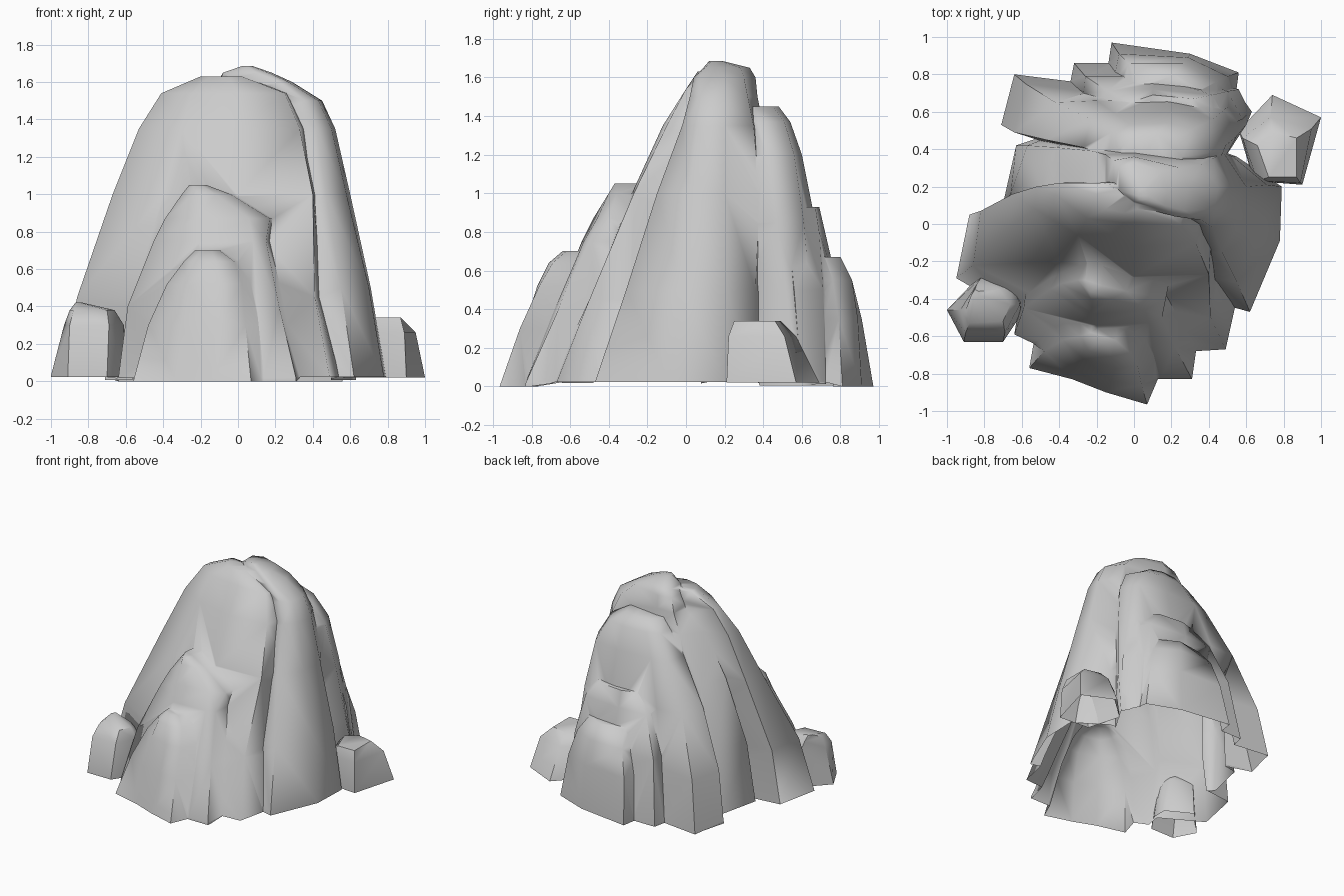
import bpy, bmesh, math


def loft(name, rings):
    """Closed shell through horizontal rings: (height, [(x, y), ...])."""
    bm = bmesh.new()
    # a footing below the ground, trimmed off later
    rings = [(-.1 - .01 * len(bpy.data.objects), rings[0][1])] + rings
    rows = [[bm.verts.new((x, y, z)) for x, y in pts] for z, pts in rings]
    n = len(rows[0])
    for a, b in zip(rows, rows[1:]):
        for i in range(n):
            j = (i + 1) % n
            bm.faces.new((a[i], a[j], b[j], b[i]))
    bm.faces.new(rows[0])
    bm.faces.new(rows[-1])
    bmesh.ops.triangulate(bm, faces=bm.faces[:])
    bmesh.ops.recalc_face_normals(bm, faces=bm.faces[:])
    me = bpy.data.meshes.new(name)
    bm.to_mesh(me)
    bm.free()
    ob = bpy.data.objects.new(name, me)
    bpy.context.collection.objects.link(ob)
    return ob


def open_and_smooth(ob, angle):
    """Trim at the ground, leave the underside open, shade smooth."""
    bm = bmesh.new()
    bm.from_mesh(ob.data)
    bmesh.ops.bisect_plane(bm, geom=bm.verts[:] + bm.edges[:] + bm.faces[:], dist=1e-5,
                           plane_co=(0, 0, 0), plane_no=(0, 0, 1), clear_inner=True)
    for v in bm.verts:  # the rim lifts slightly away from the front and back
        if v.co.z < .005 and abs(v.co.y) < .75:
            v.co.z = .022
    bm.to_mesh(ob.data)
    bm.free()
    bpy.ops.object.select_all(action='DESELECT')
    ob.select_set(True)
    bpy.context.view_layer.objects.active = ob
    bpy.ops.object.shade_smooth_by_angle(angle=math.radians(angle))


# Tall front slab
front = loft("rock_body", [
    (.022, [(-.88, .05), (-.95, -.29), (-.5, -.55), (0, -.7), (.49, -.67), (.55, -.4), (0, .15)]),
    (.45, [(-.82, .07), (-.86, -.22), (-.45, -.42), (0, -.5), (.41, -.5), (.45, -.15), (0, .2)]),
    (1.0, [(-.65, .16), (-.67, -.02), (-.4, -.2), (0, -.28), (.4, -.27), (.42, 0), (0, .22)]),
    (1.35, [(-.52, .2), (-.53, .08), (-.3, -.06), (0, -.12), (.33, -.1), (.36, .05), (0, .23)]),
    (1.54, [(-.4, .22), (-.41, .15), (-.25, .03), (0, 0), (.25, 0), (.27, .1), (0, .225)]),
    (1.63, [(-.2, .22), (-.2, .16), (-.15, .08), (-.05, .06), (.02, .08), (.04, .14), (0, .2)])])

# Main peak on the right
peak = loft("peak", [
    (.026, [(-.7, .11), (0, -.3), (.62, -.47), (.78, -.09), (.79, .2), (.55, .36), (-.1, .6), (-.63, .42)]),
    (.5, [(-.66, .16), (0, -.2), (.55, -.31), (.7, -.02), (.71, .21), (.53, .36), (-.05, .55), (-.57, .42)]),
    (1.0, [(-.5, .2), (0, 0), (.47, -.15), (.58, .02), (.6, .2), (.48, .38), (0, .46), (-.42, .41)]),
    (1.35, [(-.3, .2), (0, .1), (.42, -.02), (.5, .06), (.52, .2), (.42, .35), (0, .4), (-.22, .39)]),
    (1.5, [(-.15, .2), (0, .12), (.36, .02), (.43, .08), (.45, .2), (.36, .32), (0, .37), (-.15, .37)]),
    (1.6, [(-.1, .2), (0, .1), (.22, .04), (.27, .07), (.29, .2), (.25, .3), (0, .36), (-.11, .34)]),
    (1.65, [(-.08, .18), (0, .12), (.1, .09), (.16, .1), (.18, .17), (.15, .28), (0, .33), (-.08, .3)]),
    (1.685, [(.02, .15), (.03, .13), (.05, .12), (.07, .13), (.08, .15), (.07, .18), (.05, .19), (.03, .18)])])

# Middle front ledge
ledge = loft("middle_ledge", [
    (.018, [(-.6, -.35), (-.64, -.59), (-.2, -.8), (.14, -.83), (.31, -.83), (.34, -.62)]),
    (.4, [(-.57, -.3), (-.59, -.45), (-.2, -.68), (.1, -.68), (.22, -.66), (.26, -.45)]),
    (.75, [(-.44, -.2), (-.45, -.35), (-.2, -.54), (.08, -.53), (.15, -.5), (.18, -.3)]),
    (.87, [(-.38, -.2), (-.39, -.32), (-.22, -.48), (.06, -.46), (.17, -.4), (.2, -.25)]),
    (1.0, [(-.28, -.15), (-.3, -.3), (-.23, -.4), (-.12, -.4), (-.04, -.36), (0, -.2)]),
    (1.05, [(-.25, -.2), (-.26, -.3), (-.24, -.36), (-.2, -.37), (-.17, -.33), (-.17, -.22)])])

# Low front ledge
low = loft("low_ledge", [
    (0, [(-.53, -.6), (-.56, -.77), (-.33, -.83), (-.15, -.9), (.07, -.965), (.14, -.8)]),
    (.3, [(-.46, -.55), (-.48, -.68), (-.3, -.78), (-.12, -.84), (.04, -.86), (.12, -.7)]),
    (.52, [(-.37, -.5), (-.38, -.62), (-.27, -.72), (-.1, -.77), (.02, -.76), (.08, -.6)]),
    (.64, [(-.28, -.5), (-.29, -.6), (-.24, -.68), (-.12, -.71), (-.02, -.69), (.02, -.5)]),
    (.7, [(-.22, -.5), (-.23, -.58), (-.2, -.63), (-.14, -.64), (-.1, -.62), (-.08, -.5)])])

# Back rib running down to the left
rib = loft("back_rib", [
    (.006, [(-.71, .53), (-.64, .8), (-.32, .76), (.2, .75), (.56, .7), (.63, .6), (.45, .3), (-.3, .4)]),
    (.4, [(-.64, .49), (-.58, .75), (-.28, .71), (.2, .72), (.53, .65), (.6, .53), (.4, .25), (-.3, .38)]),
    (.85, [(-.47, .45), (-.42, .65), (-.2, .66), (.18, .67), (.48, .61), (.55, .47), (.4, .2), (-.2, .35)]),
    (1.2, [(-.27, .41), (-.23, .56), (-.1, .59), (.18, .6), (.42, .56), (.49, .42), (.3, .2), (-.1, .3)]),
    (1.37, [(-.14, .37), (-.12, .49), (-.02, .53), (.18, .54), (.32, .51), (.4, .38), (.25, .2), (-.05, .28)]),
    (1.45, [(-.07, .35), (-.06, .42), (0, .47), (.12, .48), (.22, .45), (.26, .36), (.2, .25), (0, .28)])])

# Back steps
step = loft("back_step", [
    (.012, [(-.34, .76), (-.32, .86), (.1, .86), (.56, .72), (.62, .6), (0, .5)]),
    (.5, [(-.27, .7), (-.26, .79), (.1, .79), (.5, .71), (.58, .56), (0, .45)]),
    (.8, [(-.16, .62), (-.14, .71), (.1, .72), (.42, .69), (.51, .53), (0, .45)]),
    (.93, [(-.03, .58), (-.02, .65), (.1, .69), (.32, .67), (.42, .52), (.05, .45)])])
low_step = loft("low_back_step", [
    (.002, [(-.14, .84), (-.12, .97), (.3, .91), (.56, .81), (.54, .66), (.1, .6)]),
    (.35, [(-.11, .76), (-.08, .91), (.29, .89), (.5, .79), (.5, .64), (.1, .59)]),
    (.55, [(-.05, .74), (-.03, .86), (.26, .86), (.44, .76), (.45, .63), (.1, .58)]),
    (.67, [(0, .7), (.02, .77), (.22, .8), (.36, .72), (.36, .61), (.1, .57)])])

# Fuse the slabs into one open-bottomed shell
for part in (peak, ledge, low, rib, step, low_step):
    bpy.context.view_layer.objects.active = front
    mod = front.modifiers.new("fuse", 'BOOLEAN')
    mod.operation = 'UNION'
    mod.solver = 'EXACT'
    mod.object = part
    bpy.ops.object.modifier_apply(modifier=mod.name)
    bpy.data.objects.remove(part, do_unlink=True)
open_and_smooth(front, 75)

# Loose boulders
left = loft("left_boulder", [
    (.03, [(-1, -.46), (-.91, -.63), (-.7, -.63), (-.6, -.48), (-.6, -.36), (-.8, -.25)]),
    (.3, [(-.93, -.46), (-.9, -.58), (-.69, -.58), (-.61, -.43), (-.65, -.33), (-.82, -.29)]),
    (.38, [(-.9, -.46), (-.88, -.53), (-.7, -.52), (-.66, -.43), (-.72, -.35), (-.84, -.32)]),
    (.42, [(-.87, -.38), (-.86, -.4), (-.84, -.4), (-.83, -.38), (-.83, -.36), (-.85, -.35)])])
right = loft("right_boulder", [
    (.02, [(.74, .69), (1, .57), (.9, .21), (.64, .23), (.56, .5)]),
    (.26, [(.73, .57), (.95, .51), (.89, .22), (.66, .23), (.58, .46)]),
    (.34, [(.74, .49), (.87, .46), (.87, .25), (.72, .25), (.66, .42)])])
for boulder in (left, right):
    open_and_smooth(boulder, 45)
